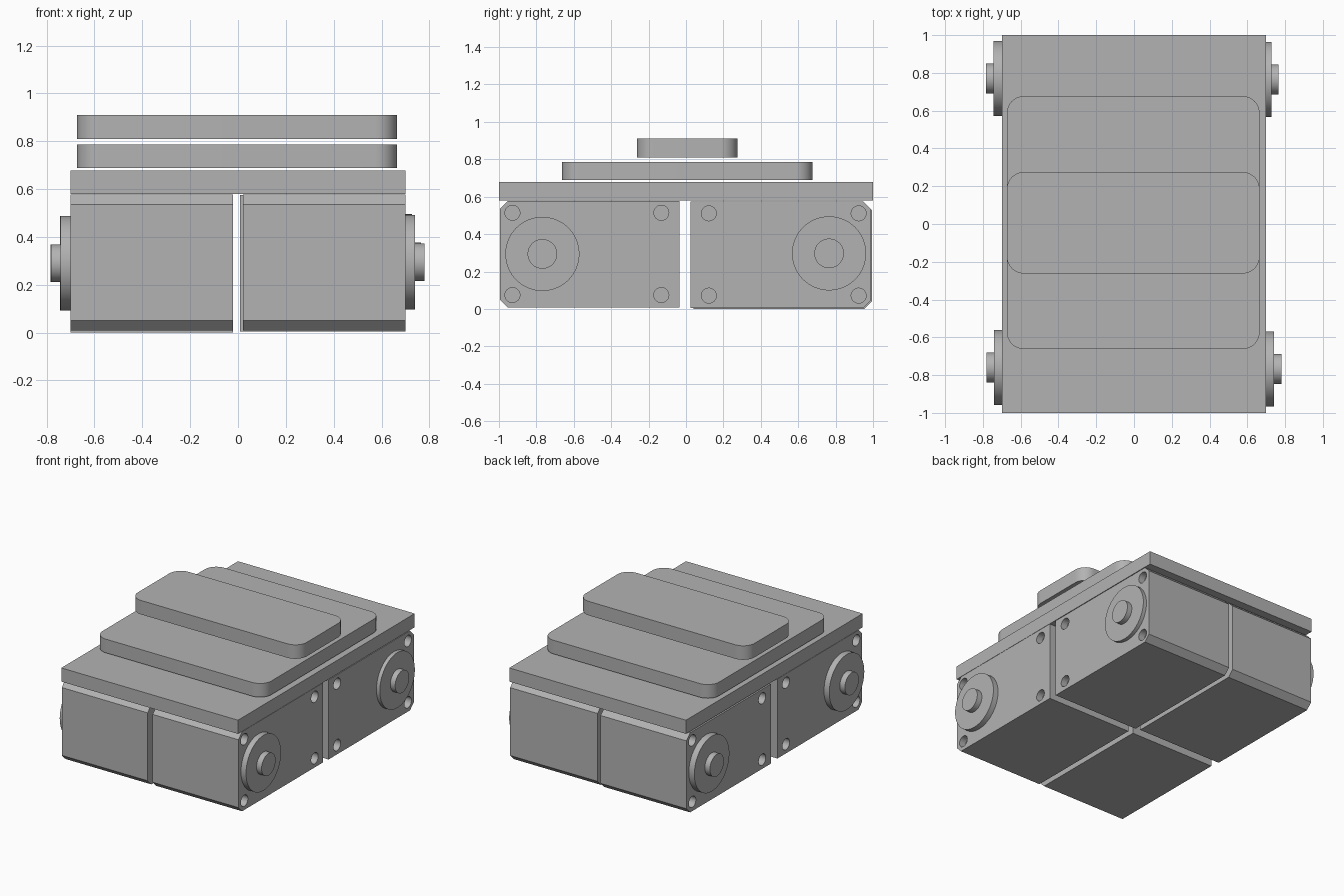
import bpy, bmesh, math
from mathutils import Matrix, Vector

cube = bpy.data.objects.get("Cube")
if cube:
    bpy.data.objects.remove(cube, do_unlink=True)

# One plain grey for everything
GREY = (0.45, 0.45, 0.45, 1.0)
grey = bpy.data.materials.new("plain grey")
grey.use_nodes = True
grey.diffuse_color = GREY
grey.node_tree.nodes["Principled BSDF"].inputs["Base Color"].default_value = GREY


def finish(name, bm, smooth=False):
    bmesh.ops.recalc_face_normals(bm, faces=bm.faces)
    mesh = bpy.data.meshes.new(name)
    bm.to_mesh(mesh)
    bm.free()
    mesh.materials.append(grey)
    obj = bpy.data.objects.new(name, mesh)
    bpy.context.collection.objects.link(obj)
    bpy.ops.object.select_all(action='DESELECT')
    obj.select_set(True)
    bpy.context.view_layer.objects.active = obj
    if smooth:
        bpy.ops.object.shade_smooth_by_angle(angle=math.radians(30))
    return obj


def extrude(name, points, depth, smooth=False):
    """Closed 3D outline extruded along the depth vector."""
    bm = bmesh.new()
    face = bm.faces.new([bm.verts.new(p) for p in points])
    out = bmesh.ops.extrude_face_region(bm, geom=[face])
    verts = [v for v in out["geom"] if isinstance(v, bmesh.types.BMVert)]
    bmesh.ops.translate(bm, verts=verts, vec=Vector(depth))
    return finish(name, bm, smooth)


def rounded_slab(name, x0, x1, y0, y1, z0, z1, r):
    pts = []
    corners = [(x1 - r, y1 - r), (x0 + r, y1 - r), (x0 + r, y0 + r), (x1 - r, y0 + r)]
    for q, (cx, cy) in enumerate(corners):
        for i in range(13):
            a = math.radians(90 * q + 7.5 * i)
            pts.append((cx + r * math.cos(a), cy + r * math.sin(a), z0))
    return extrude(name, pts, (0, 0, z1 - z0), True)


def add_cylinder(bm, x0, x1, y, z, r, segments=64):
    matrix = Matrix.Translation(((x0 + x1) / 2, y, z)) @ Matrix.Rotation(math.pi / 2, 4, 'Y')
    bmesh.ops.create_cone(bm, cap_ends=True, segments=segments, radius1=r, radius2=r,
                          depth=abs(x1 - x0), matrix=matrix)


def cylinder(name, x0, x1, y, z, r):
    bm = bmesh.new()
    add_cylinder(bm, x0, x1, y, z, r)
    return finish(name, bm, True)


def motor(name, sx, sy, x_in, y_in, y_out, z0, disc_x, hub_x, axle_y, axle_z):
    """Motor block with outer end chamfers, four screw holes, and a stepped axle."""
    c, h = 0.042, 0.57
    z1 = z0 + h
    yo, yi = sy * y_out, sy * y_in
    profile = [(yi, z0), (yo - sy * c, z0), (yo, z0 + c),
               (yo, z1 - c), (yo - sy * c, z1), (yi, z1)]
    block = extrude(name + "_motor_block", [(sx * x_in, y, z) for y, z in profile],
                    (sx * (0.70 - x_in), 0, 0))

    # Screw holes, sunk into the side
    bm = bmesh.new()
    for y in (yi + sy * 0.097, yo - sy * 0.067):
        for z in (z0 + 0.066, z0 + 0.506):
            add_cylinder(bm, sx * 0.65, sx * 0.80, y, z, 0.04, 32)
    cutter = finish(name + "_hole_cutter", bm)
    cutter.hide_render = True
    mod = block.modifiers.new("screw holes", 'BOOLEAN')
    mod.operation = 'DIFFERENCE'
    mod.solver = 'EXACT'
    mod.object = cutter
    bpy.context.view_layer.objects.active = block
    bpy.ops.object.modifier_apply(modifier=mod.name)
    bpy.data.objects.remove(cutter, do_unlink=True)
    block.select_set(True)
    bpy.ops.object.shade_smooth_by_angle(angle=math.radians(30))

    # Round boss and axle stub
    cylinder(name + "_boss", sx * 0.695, sx * disc_x, sy * axle_y, axle_z, 0.198)
    cylinder(name + "_axle", sx * (disc_x - 0.005), sx * hub_x, sy * axle_y, axle_z, 0.079)


# Four motors
motor("front_left", 1, -1, 0.02, 0.035, 0.995, 0.008, 0.74, 0.78, 0.768, 0.294)
motor("front_right", -1, -1, 0.02, 0.035, 0.995, 0.008, 0.742, 0.782, 0.76, 0.29)
motor("back_left", 1, 1, 0.008, 0.025, 0.99, 0.005, 0.727, 0.765, 0.765, 0.297)
motor("back_right", -1, 1, 0.02, 0.04, 0.995, 0.0, 0.744, 0.784, 0.77, 0.29)

# Deck plate
extrude("deck_plate", [(-0.70, -1, 0.58), (0.70, -1, 0.58), (0.70, 1, 0.58), (-0.70, 1, 0.58)],
        (0, 0, 0.098))

# Stacked boards above the deck
rounded_slab("lower_board", -0.673, 0.665, -0.662, 0.677, 0.688, 0.786, 0.09)
rounded_slab("upper_board", -0.673, 0.665, -0.262, 0.275, 0.81, 0.91, 0.09)
